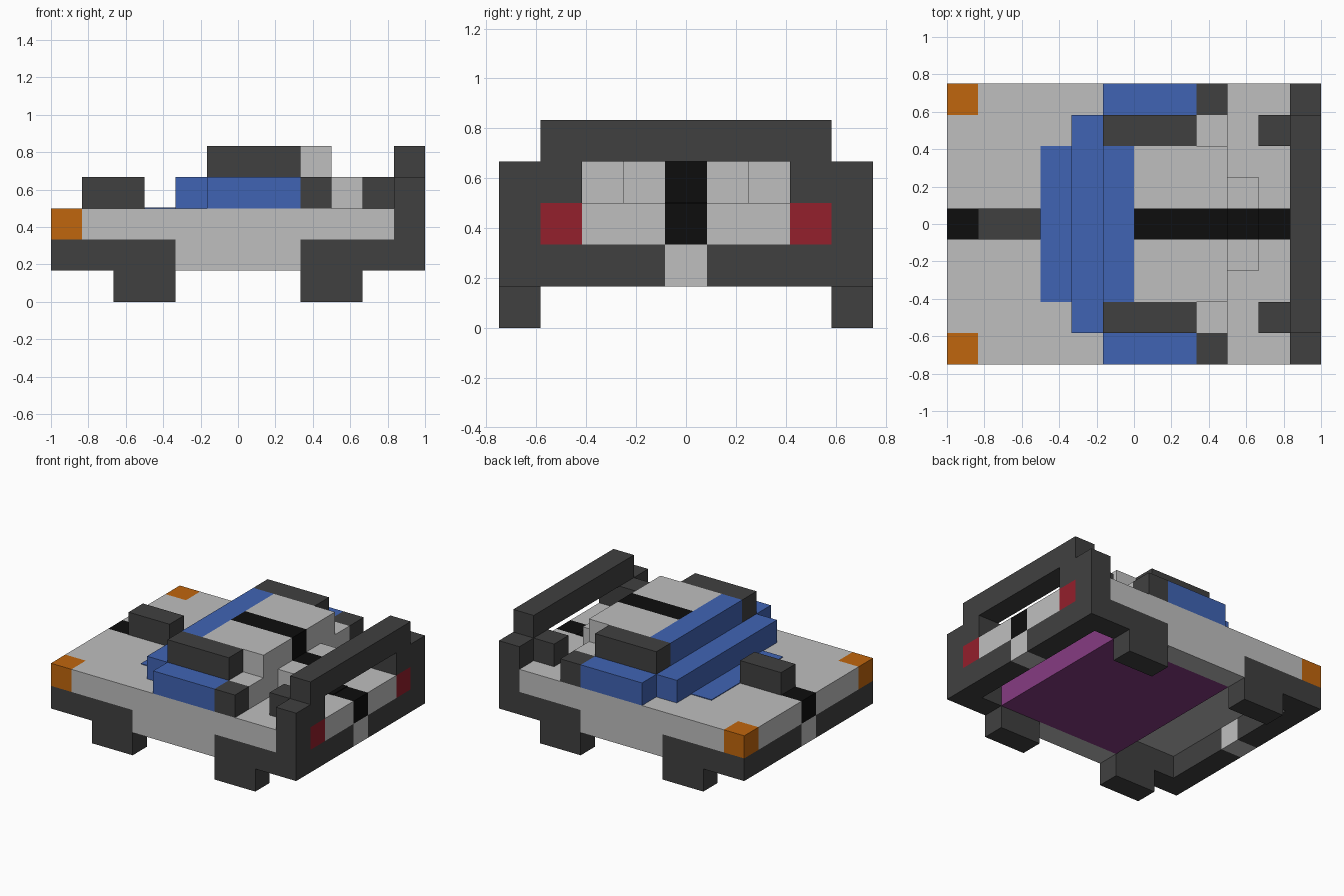
import bpy
import bmesh
from mathutils import Matrix, Vector

if "Cube" in bpy.data.objects:
    bpy.data.objects.remove(bpy.data.objects["Cube"])

U = 1 / 6  # one block of the grid


def material(name, rgb):
    m = bpy.data.materials.new(name)
    m.use_nodes = True
    m.diffuse_color = (*rgb, 1)
    node = next(n for n in m.node_tree.nodes if n.type == 'BSDF_PRINCIPLED')
    node.inputs["Base Color"].default_value = (*rgb, 1)
    node.inputs["Roughness"].default_value = 0.8
    return m


grey = material("light grey", (0.52, 0.52, 0.52))
dark = material("dark grey", (0.051, 0.051, 0.051))
black = material("black", (0.004, 0.004, 0.004))
blue = material("glass blue", (0.051, 0.127, 0.456))
orange = material("orange", (0.53, 0.133, 0.004))
red = material("red", (0.296, 0.014, 0.025))
purple = material("purple", (0.238, 0.045, 0.223))


def add_box(bm, lo, hi):
    """Add a box between two corners, given in blocks."""
    lo, hi = Vector(lo) * U, Vector(hi) * U
    size = hi - lo
    bmesh.ops.create_cube(bm, size=1, matrix=Matrix.Translation((lo + hi) / 2) @ Matrix.Diagonal((*size, 1)))


def part(name, mat, x, y, z, pair=False):
    """Box part; a pair is repeated on the other side of the centre line."""
    bm = bmesh.new()
    add_box(bm, (x[0], y[0], z[0]), (x[1], y[1], z[1]))
    if pair:
        add_box(bm, (x[0], -y[1], z[0]), (x[1], -y[0], z[1]))
    mesh = bpy.data.meshes.new(name)
    bm.to_mesh(mesh)
    bm.free()
    mesh.materials.append(mat)
    obj = bpy.data.objects.new(name, mesh)
    bpy.context.collection.objects.link(obj)


SIDE, MID, IN = (3.5, 4.5), (2.5, 3.5), (0.5, 2.5)
STRIPE, CABIN, WIDE = (-0.5, 0.5), (-2.5, 2.5), (-3.5, 3.5)
PAINT = 0.03  # thickness of painted plates, in blocks

# Wheels, skirts and underbody
for end, wheel, skirt in (("nose", (-4, -2), (-6, -2)), ("tail", (2, 4), (2, 6))):
    part(end + "_wheels", dark, wheel, SIDE, (0, 1), True)
    part(end + "_skirts", dark, skirt, SIDE, (1, 2), True)
part("side_sills", grey, (-2, 2), SIDE, (1, 2), True)
part("underbody", purple, (-2, 4), WIDE, (1, 2))

# Bumpers with a light centre block
for end, x in (("nose", (-6, -5)), ("tail", (5, 6))):
    part(end + "_bumper", dark, x, (0.5, 3.5), (1, 2), True)
    part(end + "_bumper_centre", grey, x, STRIPE, (1, 2))

# Main body and nose
part("body", grey, (-5, 5), (-4.5, 4.5), (2, 3))
part("nose_panels", grey, (-6, -5), (0.5, 3.5), (2, 3), True)
part("nose_stripe", black, (-6, -5), STRIPE, (2, 3))
part("headlights", orange, (-6, -5), SIDE, (2, 3), True)
part("hood_scoop", dark, (-5, -3), STRIPE, (3, 4))
part("hood_panel", blue, (-3, -2), CABIN, (3, 3 + PAINT))

# Tail panel and lights
part("tail_corners", dark, (5, 6), SIDE, (2, 4), True)
part("tail_lights", red, (5, 6), MID, (2, 3), True)
part("tail_panels", grey, (5, 6), IN, (2, 3), True)
part("tail_stripe", black, (5, 6), STRIPE, (2, 3))
part("deck_stripe", black, (4, 5), STRIPE, (3, 3 + PAINT))

# Cabin
part("cabin", grey, (-1, 3), WIDE, (3, 4))
part("windscreen_lower", blue, (-2, -1), WIDE, (3, 4))
part("windscreen_upper", blue, (-1, 0), CABIN, (4, 5))
part("side_windows", blue, (-1, 2), SIDE, (3, 4), True)
part("side_vents", dark, (2, 3), SIDE, (3, 4), True)
part("roof_rails", dark, (-1, 2), MID, (4, 5), True)
part("roof", grey, (0, 3), IN, (4, 5), True)
part("roof_stripe", black, (0, 3), STRIPE, (4, 5))
part("engine_cover", grey, (3, 4), (0.5, 1.5), (3, 4), True)
part("engine_cover_stripe", black, (3, 4), STRIPE, (3, 4))

# Spoiler
part("spoiler_struts", dark, (4, 5), MID, (3, 4), True)
part("spoiler_posts", dark, (5, 6), MID, (3, 4), True)
part("spoiler_wing", dark, (5, 6), WIDE, (4, 5))
